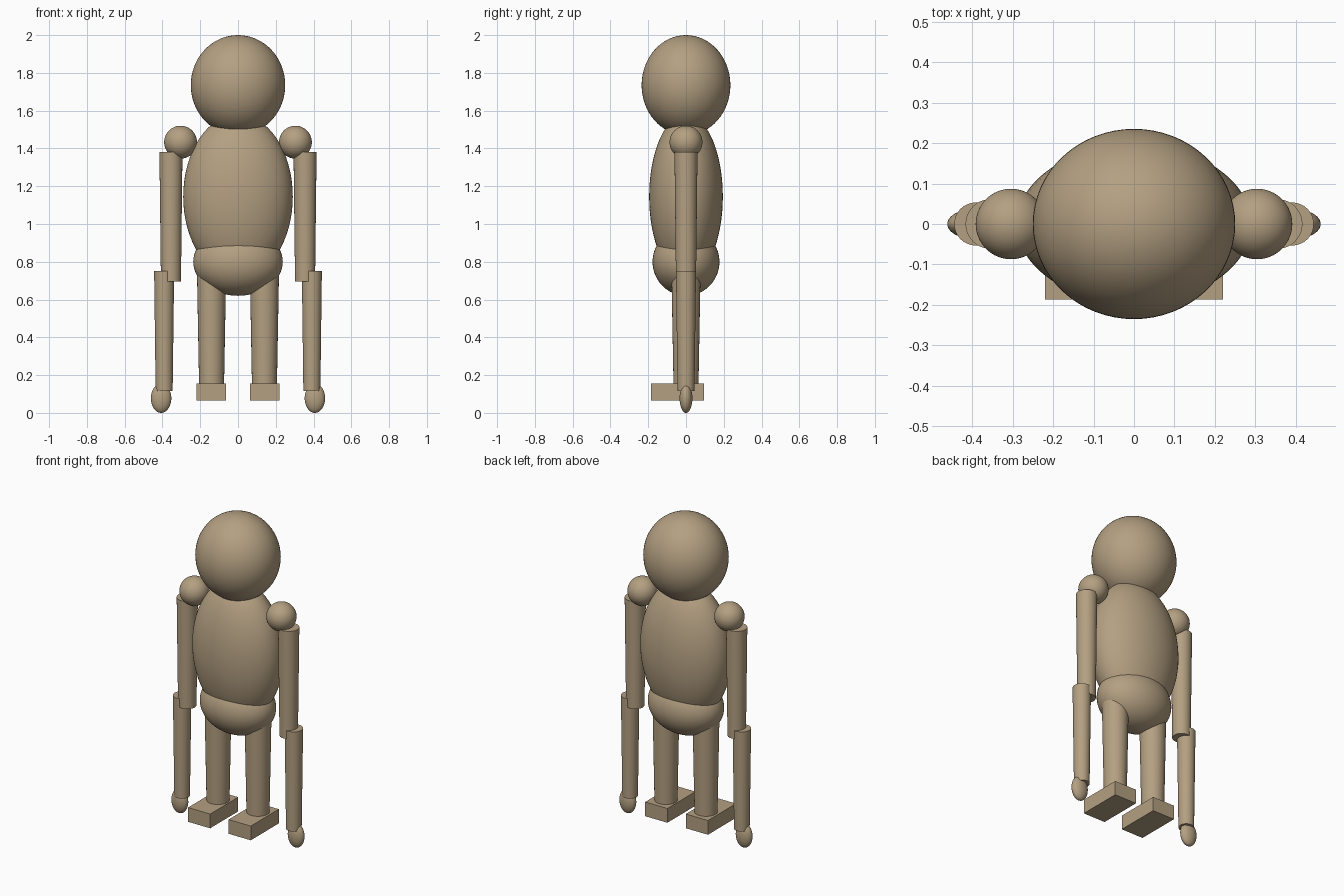
import bpy

if "Cube" in bpy.data.objects:
    bpy.data.objects.remove(bpy.data.objects["Cube"])

# One flat colour for the whole figure
tan = bpy.data.materials.new("warm_tan")
tan.diffuse_color = (0.456, 0.352, 0.223, 1.0)
tan.use_nodes = True
tan.node_tree.nodes["Principled BSDF"].inputs["Base Color"].default_value = tan.diffuse_color


def finish(name, smooth=True):
    ob = bpy.context.object
    ob.name = name
    ob.data.materials.append(tan)
    bpy.ops.object.transform_apply(location=False, rotation=False, scale=True)
    if smooth:
        bpy.ops.object.shade_smooth_by_angle()
    return ob


def ellipsoid(name, centre, radii):
    bpy.ops.mesh.primitive_uv_sphere_add(segments=64, ring_count=32, location=centre)
    bpy.context.object.scale = radii
    return finish(name)


def limb(name, x, bottom, top, r_bottom, r_top):
    bpy.ops.mesh.primitive_cone_add(vertices=48, radius1=r_bottom, radius2=r_top,
                                    depth=top - bottom,
                                    location=(x, 0, (top + bottom) / 2))
    return finish(name)


def box(name, centre, size):
    bpy.ops.mesh.primitive_cube_add(size=1, location=centre)
    bpy.context.object.scale = size
    return finish(name, smooth=False)


# Body core
ellipsoid("head", (0, 0, 1.735), (0.25, 0.235, 0.265))
ellipsoid("torso", (0, 0, 1.145), (0.29, 0.195, 0.435))
ellipsoid("pelvis", (0, 0, 0.80), (0.237, 0.177, 0.18))

# Arms and legs, mirrored left and right
for side, s in (("right", -1), ("left", 1)):
    ellipsoid(side + "_shoulder", (s * 0.304, 0, 1.433), (0.087, 0.087, 0.087))
    limb(side + "_upper_arm", s * 0.355, 0.695, 1.38, 0.053, 0.061)
    limb(side + "_forearm", s * 0.391, 0.115, 0.75, 0.045, 0.053)
    ellipsoid(side + "_hand", (s * 0.407, 0, 0.0775), (0.054, 0.034, 0.0775))
    limb(side + "_leg", s * 0.14, 0.14, 0.90, 0.066, 0.08)
    box(side + "_foot", (s * 0.142, -0.046, 0.11), (0.155, 0.28, 0.09))
